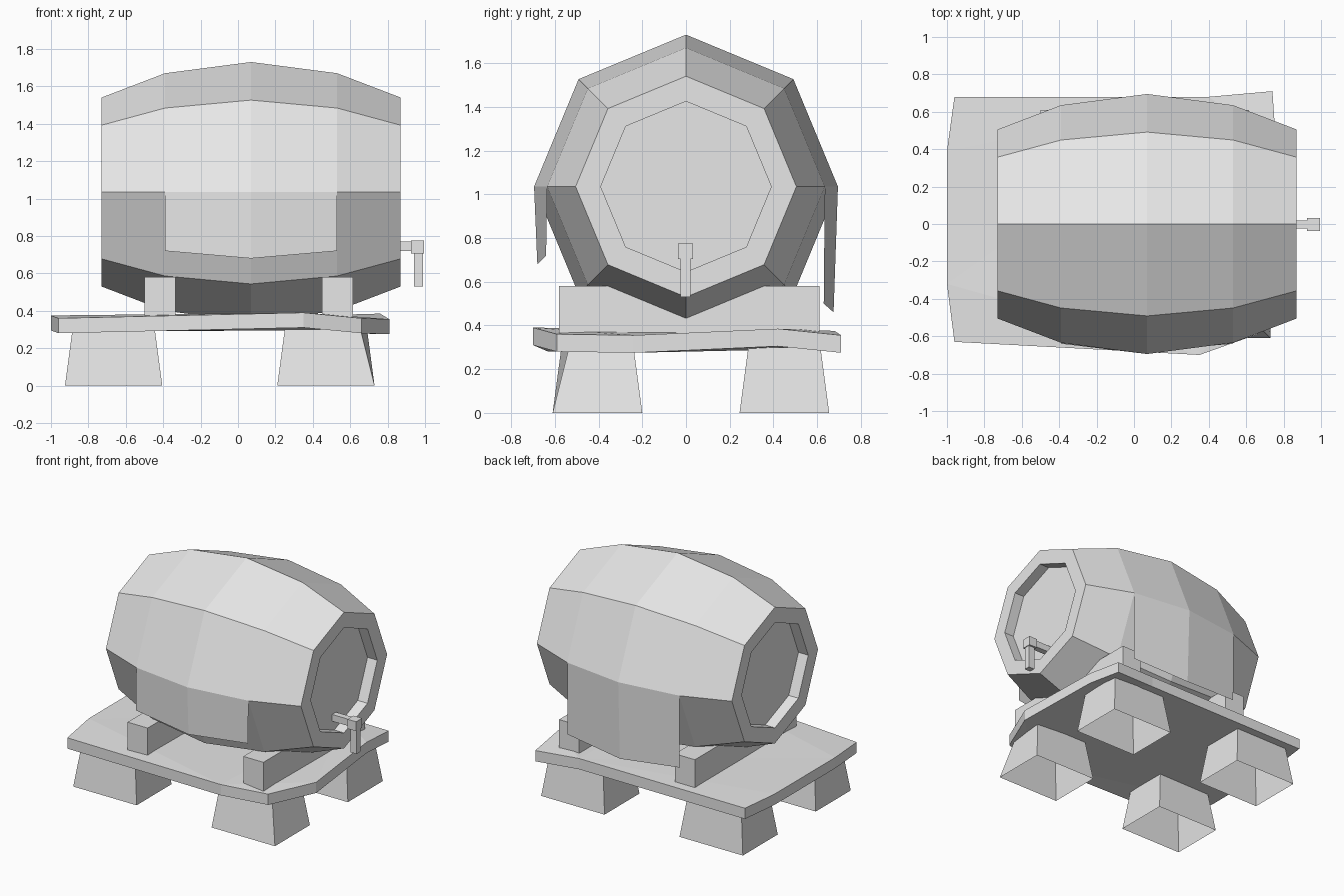
import bpy, bmesh
from math import sin, cos, pi

old = bpy.data.objects.get("Cube")
if old:
    bpy.data.objects.remove(old, do_unlink=True)

# One material for the whole model
grey = bpy.data.materials.new("light_grey")
grey.use_nodes = True
colour = (0.8, 0.8, 0.8, 1)
grey.diffuse_color = colour
grey.node_tree.nodes["Principled BSDF"].inputs["Base Color"].default_value = colour


def make(name, bm, solid=True):
    if solid:
        bmesh.ops.recalc_face_normals(bm, faces=bm.faces)
    mesh = bpy.data.meshes.new(name)
    bm.to_mesh(mesh)
    bm.free()
    mesh.materials.append(grey)
    obj = bpy.data.objects.new(name, mesh)
    bpy.context.collection.objects.link(obj)
    return obj


def box(name, low, high):
    bm = bmesh.new()
    bmesh.ops.create_cube(bm, size=1)
    for v in bm.verts:
        v.co = [(h if c > 0 else l) for c, l, h in zip(v.co, low, high)]
    return make(name, bm)


def bridge(bm, a, b):
    """Join two equal loops of vertices with quads."""
    n = len(a)
    return [bm.faces.new((a[i], a[(i + 1) % n], b[(i + 1) % n], b[i])) for i in range(n)]


# Barrel: octagonal rings along x, with a recessed lid at each end
MID_X, MID_Z = 0.07, 1.035
HALF = [(0.72, 0.39), (0.80, 0.39), (0.80, 0.505), (0.46, 0.635)]
profile = [(-d, r) for d, r in HALF] + [(0, 0.695)] + [(d, r) for d, r in reversed(HALF)]
bm = bmesh.new()
rings = []
for d, r in profile:
    angles = [i * pi / 4 for i in range(8)]
    rings.append([bm.verts.new((MID_X + d, r * sin(a), MID_Z + r * cos(a))) for a in angles])
for a, b in zip(rings, rings[1:]):
    bridge(bm, a, b)
bm.faces.new(rings[0])
bm.faces.new(rings[-1])
make("barrel", bm)


# Cloth flaps hanging from the widest line of the barrel
def flap(name, side, end_y, end_z, mid_y, mid_z):
    bm = bmesh.new()
    top, low = [], []
    for d, r, y, z in ((-0.46, 0.635, end_y, end_z), (0, 0.695, mid_y, mid_z), (0.46, 0.635, end_y, end_z)):
        top.append(bm.verts.new((MID_X + d, side * r, MID_Z)))
        low.append(bm.verts.new((MID_X + d, side * y, z)))
    for i in range(2):
        quad = [low[i], low[i + 1], top[i + 1], top[i]]
        bm.faces.new(quad if side < 0 else quad[::-1])
    make(name, bm, solid=False)


flap("front_flap", -1, 0.64, 0.72, 0.68, 0.68)
flap("back_flap", 1, 0.63, 0.50, 0.675, 0.46)

# Uneven stone slab
outline = [(-0.96, -0.63, 0.36), (0.35, -0.70, 0.39), (0.66, -0.59, 0.36), (0.81, -0.24, 0.355),
           (0.76, 0.42, 0.385), (0.74, 0.71, 0.355), (0.40, 0.68, 0.375), (-0.96, 0.68, 0.37),
           (-1.0, 0.39, 0.375), (-1.0, -0.32, 0.375)]
bm = bmesh.new()
upper = [bm.verts.new(p) for p in outline]
lower = [bm.verts.new((x, y, z - 0.08)) for x, y, z in outline]
bridge(bm, upper, lower)
caps = [bm.faces.new(upper), bm.faces.new(lower)]
bmesh.ops.triangulate(bm, faces=caps)
make("slab", bm)


# Hollow tapered feet, open underneath
def foot(name, x0, x1, y0, y1, chop=0.0):
    bm = bmesh.new()
    base = [(x0, y0), (x1, y0), (x1, y1), (x0, y1)]
    inset = 0.04
    top = [(x0 + inset, y0 + inset), (x1 - inset - chop, y0 + inset + chop),
           (x1 - inset, y1 - inset), (x0 + inset, y1 - inset)]
    a = [bm.verts.new((x, y, 0)) for x, y in base]
    b = [bm.verts.new((x, y, 0.3)) for x, y in top]
    bridge(bm, a, b)
    make(name, bm, solid=False)


for end, y0, y1 in (("front", -0.61, -0.20), ("back", 0.245, 0.655)):
    foot(end + "_right_foot", -0.925, -0.405, y0, y1)
    foot(end + "_left_foot", 0.21, 0.73, y0, y1, 0.035 if end == "front" else 0)

# Cradle beams under the barrel
for name, x in (("right_beam", -0.5), ("left_beam", 0.45)):
    box(name, (x, -0.58, 0.33), (x + 0.165, 0.61, 0.58))

# Tap
box("tap_pipe", (0.78, -0.025, 0.72), (0.93, 0.02, 0.77))
box("tap_head", (0.925, -0.037, 0.705), (0.995, 0.033, 0.775))
box("tap_spout", (0.94, -0.025, 0.53), (0.99, 0.02, 0.71))
